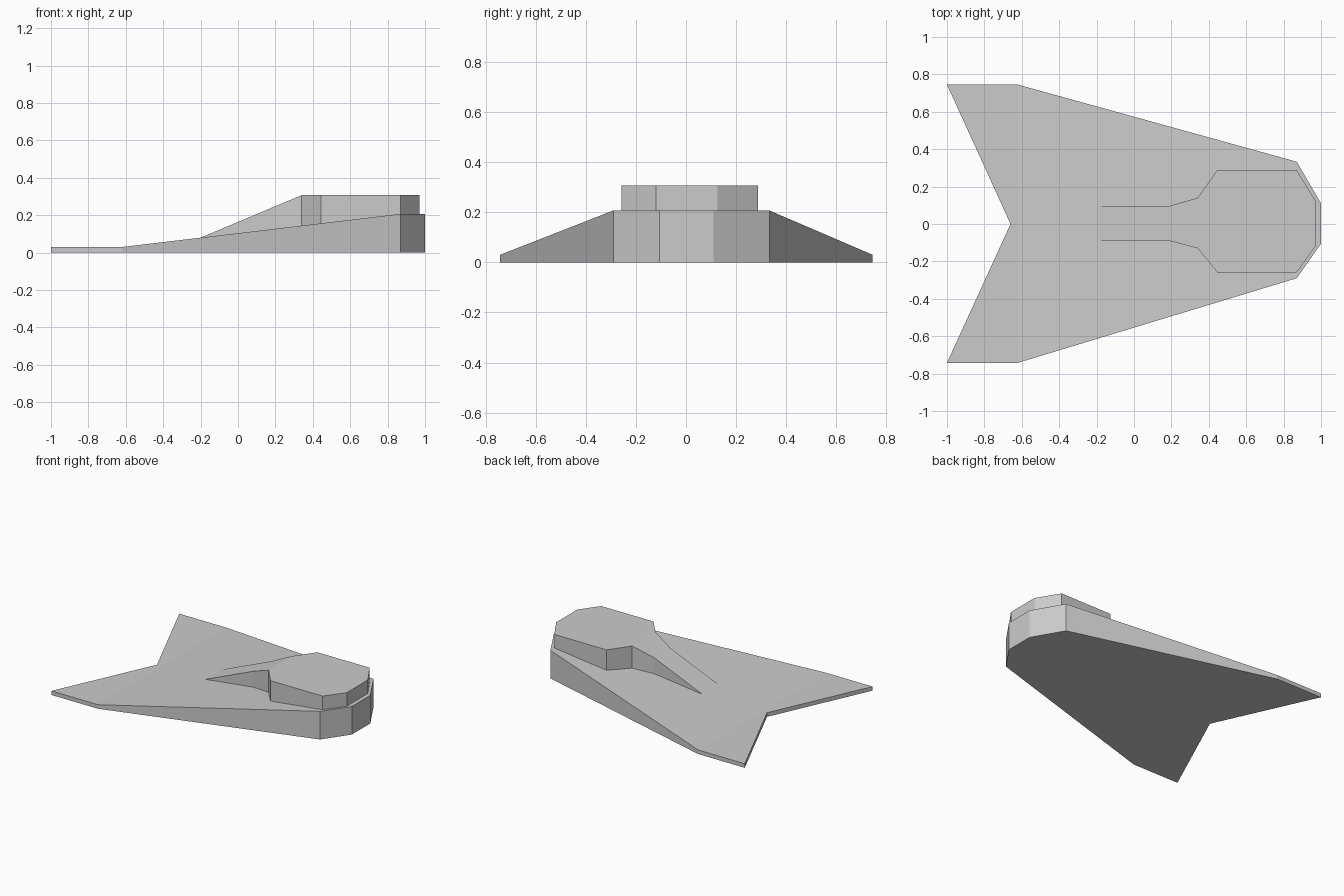
import bpy, bmesh

if "Cube" in bpy.data.objects:
    bpy.data.objects.remove(bpy.data.objects["Cube"])


def ramp(x, points):
    """Height at x along a side-view profile of (x, z) points."""
    if x <= points[0][0]:
        return points[0][1]
    for (x0, z0), (x1, z1) in zip(points, points[1:]):
        if x <= x1:
            return z0 + (z1 - z0) * (x - x0) / (x1 - x0)
    return points[-1][1]


def slab(name, outline, top, bottom, cuts):
    """Extrude a plan outline, crease it at the cut lines, and follow the side profiles."""
    bm = bmesh.new()
    base = bm.faces.new([bm.verts.new((x, y, 0)) for x, y in outline])
    raised = bmesh.ops.extrude_face_region(bm, geom=[base], use_keep_orig=True)
    for v in raised["geom"]:
        if isinstance(v, bmesh.types.BMVert):
            v.co.z = 1
    for x in cuts:
        bmesh.ops.bisect_plane(bm, geom=bm.verts[:] + bm.edges[:] + bm.faces[:],
                               dist=1e-4, plane_co=(x, 0, 0), plane_no=(1, 0, 0))
    for v in bm.verts:
        v.co.z = ramp(v.co.x, top if v.co.z > 0.5 else bottom)
    bmesh.ops.recalc_face_normals(bm, faces=bm.faces[:])
    mesh = bpy.data.meshes.new(name)
    bm.to_mesh(mesh)
    bm.free()
    obj = bpy.data.objects.new(name, mesh)
    bpy.context.collection.objects.link(obj)
    return obj


# Swept hull with a notched tail
deck = [(-1, 0.03), (-0.62, 0.03), (0.87, 0.207), (1, 0.207)]
slab("hull",
     [(-1, 0.745), (-0.62, 0.745), (0.87, 0.333), (1, 0.11), (1, -0.105),
      (0.87, -0.29), (-0.62, -0.742), (-1, -0.742), (-0.66, 0)],
     deck, [(-1, 0)], [-0.62, 0.87])

# Raised upper deck with a sloping tail, seated just into the hull
seat = [(x, z - 0.004) for x, z in deck]
slab("upper_deck",
     [(-0.2, 0.097), (0.19, 0.097), (0.34, 0.14), (0.445, 0.288), (0.87, 0.288),
      (0.97, 0.125), (0.97, -0.12), (0.87, -0.258), (0.445, -0.258),
      (0.34, -0.13), (0.19, -0.09), (-0.2, -0.09)],
     [(-0.2, 0.08), (0.34, 0.307), (0.97, 0.307)], seat, [0.34, 0.87])
